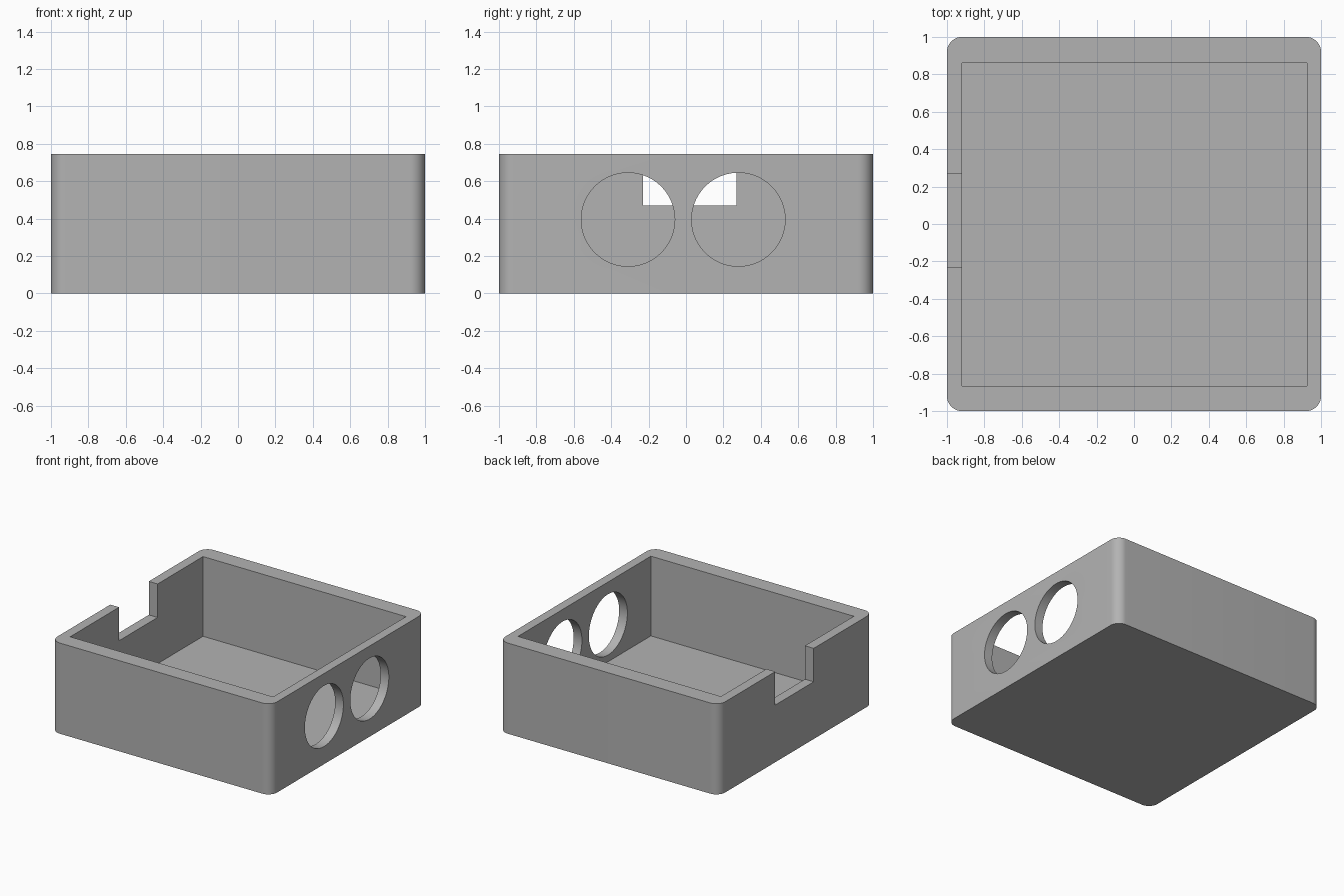
import bpy, bmesh, math
from mathutils import Matrix

cube = bpy.data.objects.get("Cube")
if cube:
    bpy.data.objects.remove(cube, do_unlink=True)

HEIGHT, FLOOR, RADIUS = 0.745, 0.09, 0.08

grey = bpy.data.materials.new("plain_grey")
grey.use_nodes = True
colour = (0.45, 0.45, 0.45, 1)
grey.diffuse_color = colour
grey.node_tree.nodes["Principled BSDF"].inputs["Base Color"].default_value = colour


def new_object(name, bm):
    mesh = bpy.data.meshes.new(name)
    bm.to_mesh(mesh)
    bm.free()
    mesh.materials.append(grey)
    obj = bpy.data.objects.new(name, mesh)
    bpy.context.collection.objects.link(obj)
    return obj


def box(name, low, high):
    bm = bmesh.new()
    size = [b - a for a, b in zip(low, high)]
    middle = [(a + b) / 2 for a, b in zip(low, high)]
    bmesh.ops.create_cube(bm, size=1, matrix=Matrix.Translation(middle) @ Matrix.Diagonal((*size, 1)))
    return new_object(name, bm)


def round_hole(name, y):
    bm = bmesh.new()
    place = Matrix.Translation((1, y, 0.395)) @ Matrix.Rotation(math.pi / 2, 4, "Y")
    bmesh.ops.create_cone(bm, cap_ends=True, segments=96, radius1=0.25, radius2=0.25,
                          depth=0.5, matrix=place)
    return new_object(name, bm)


# Outer block with rounded upright corners
case = box("open_case", (-1, -1, 0), (1, 1, HEIGHT))
bm = bmesh.new()
bm.from_mesh(case.data)
uprights = [e for e in bm.edges if abs(e.verts[0].co.z - e.verts[1].co.z) > 0.1]
bmesh.ops.bevel(bm, geom=uprights, offset=RADIUS, segments=12, profile=0.5, affect="EDGES")
bm.to_mesh(case.data)
bm.free()

# Cavity, side notch and the two round openings
cutters = [
    box("cavity_cutter", (-0.92, -0.865, FLOOR), (0.925, 0.86, 1)),
    box("notch_cutter", (-1.2, -0.23, 0.47), (-0.8, 0.27, 1)),
    round_hole("front_hole_cutter", -0.31),
    round_hole("back_hole_cutter", 0.28),
]
bpy.ops.object.select_all(action="DESELECT")
bpy.context.view_layer.objects.active = case
case.select_set(True)
for cutter in cutters:
    cut = case.modifiers.new(cutter.name, "BOOLEAN")
    cut.operation = "DIFFERENCE"
    cut.solver = "EXACT"
    cut.object = cutter
    bpy.ops.object.modifier_apply(modifier=cut.name)
    bpy.data.objects.remove(cutter, do_unlink=True)

bpy.ops.object.shade_smooth_by_angle(angle=math.radians(30))
